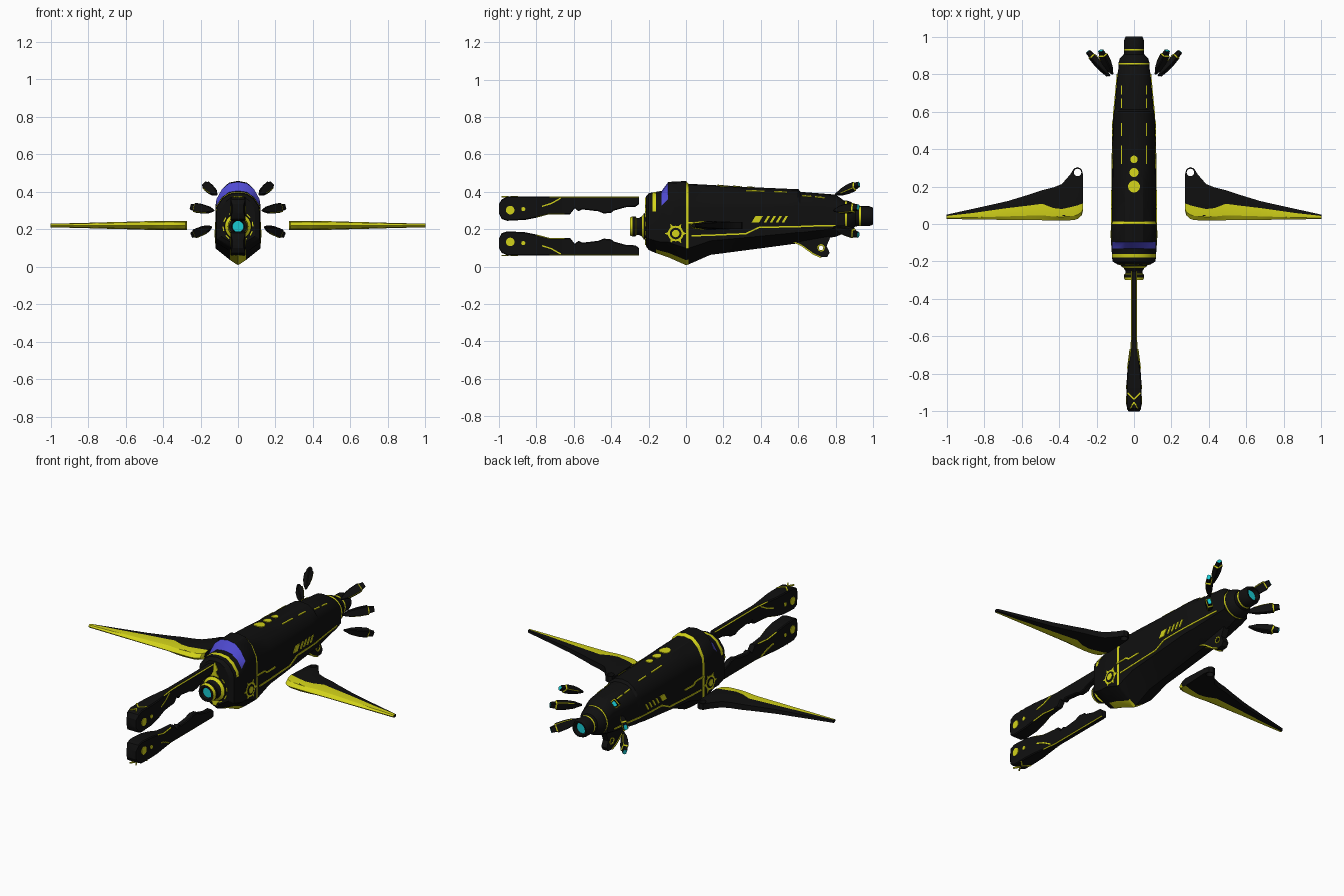
import bpy, bmesh, math
from mathutils import Vector, Matrix

if "Cube" in bpy.data.objects:
    bpy.data.objects.remove(bpy.data.objects["Cube"])


def material(name, rgb):
    m = bpy.data.materials.new(name)
    m.use_nodes = True
    m.diffuse_color = (*rgb, 1)
    m.node_tree.nodes["Principled BSDF"].inputs["Base Color"].default_value = (*rgb, 1)
    return m


BLACK, YELLOW, BLUE, CYAN = range(4)
MATS = [material("black hull", (.005, .005, .005)), material("yellow trim", (.65, .65, .01)),
        material("violet blue", (.08, .07, .65)), material("cyan glow", (.01, .6, .65))]


def finish(name, bm, mirror=False, holes=()):
    bmesh.ops.recalc_face_normals(bm, faces=bm.faces)
    me = bpy.data.meshes.new(name)
    bm.to_mesh(me)
    bm.free()
    for m in MATS:
        me.materials.append(m)
    ob = bpy.data.objects.new(name, me)
    bpy.context.collection.objects.link(ob)
    bpy.ops.object.select_all(action='DESELECT')
    ob.select_set(True)
    bpy.context.view_layer.objects.active = ob
    bpy.ops.object.shade_smooth_by_angle(angle=math.radians(28))
    for cutter in holes:
        mod = ob.modifiers.new("hole", 'BOOLEAN')
        mod.operation, mod.object, mod.solver = 'DIFFERENCE', cutter, 'EXACT'
    if mirror:
        ob.modifiers.new("mirror", 'MIRROR').use_mirror_merge = False
    return ob


def loft(name, sections, rule=lambda i, j: BLACK, ends=(BLACK, BLACK), **kw):
    """Skin closed sections; rule gives the colour of strip j after section i."""
    bm = bmesh.new()
    rings = [[bm.verts.new(p) for p in s] for s in sections]
    n = len(rings[0])
    for i in range(len(rings) - 1):
        for j in range(n):
            k = (j + 1) % n
            f = bm.faces.new((rings[i][j], rings[i][k], rings[i + 1][k], rings[i + 1][j]))
            f.material_index = rule(i, j)
    for ring, col in zip((rings[0], rings[-1]), ends):
        bm.faces.new(ring).material_index = col
    return finish(name, bm, **kw)


def circle(u, v, r, n=20):
    return [(u + r * math.cos(a), v + r * math.sin(a)) for a in (math.tau * i / n for i in range(n))]


def plates(name, outlines, place, col, d=.004, **kw):
    """Thin plates standing d above the surface described by place(u, v, height)."""
    bm = bmesh.new()
    for o in outlines:
        a = [bm.verts.new(place(u, v, d)) for u, v in o]
        b = [bm.verts.new(place(u, v, -.003)) for u, v in o]
        bm.faces.new(a)
        bm.faces.new(b)
        for j in range(len(o)):
            k = (j + 1) % len(o)
            bm.faces.new((a[j], a[k], b[k], b[j]))
    for f in bm.faces:
        f.material_index = col
    return finish(name, bm, **kw)


def ribbon(pts, w, closed=False):
    out = []
    for p, q in zip(pts, pts[1:] + pts[:1] if closed else pts[1:]):
        p, q = Vector(p), Vector(q)
        t = (q - p).normalized()
        s = Vector((-t.y, t.x)) * w / 2
        out.append([p + s, q + s, q - s, p - s])
    return out


def turned(name, profile, z, rule, ends=(BLACK, BLACK)):
    return loft(name, [[(x, y, v) for x, v in circle(0, z, r, 24)] for y, r in profile],
                lambda i, j: rule(i), ends)


def cutter(name, loc, r, axis):
    bpy.ops.mesh.primitive_cylinder_add(vertices=20, radius=r, depth=.2, location=loc,
                                        rotation=(0, math.pi / 2 if axis == 'X' else 0, 0))
    ob = bpy.context.object
    ob.name, ob.hide_render, ob.display_type = name, True, 'WIRE'
    ob.hide_set(True)
    return ob


# Hull: y, half width, top, bottom
HULL = [(-.215, .09, .375, .11), (-.20, .114, .392, .09), (-.18, .117, .397, .08), (-.16, .118, .4, .072),
        (-.13, .12, .405, .062), (-.095, .12, .453, .05), (0, .12, .458, .008), (.014, .118, .443, .012),
        (.13, .118, .437, .063), (.3, .116, .427, .085), (.55, .112, .416, .118), (.6, .107, .415, .125),
        (.612, .105, .4, .127), (.8, .088, .385, .16), (.85, .08, .35, .18)]
SHAPE = [(0, 1), (.4, .98), (.72, .9), (.96, .77), (1, .68), (1, .2), (.35, .06), (0, 0)]


def half_section(y):
    y = max(HULL[0][0], min(HULL[-1][0], y))
    for a, b in zip(HULL, HULL[1:]):
        if y <= b[0]:
            w, t, bo = (a[i] + (b[i] - a[i]) * (y - a[0]) / (b[0] - a[0]) for i in (1, 2, 3))
            return [(x * w, bo + z * (t - bo)) for x, z in SHAPE]


def on_side(y, z, d):
    for (x0, z0), (x1, z1) in zip(half_section(y)[3:], half_section(y)[4:]):
        if z1 <= z <= z0:
            return (x0 + (x1 - x0) * (z0 - z) / (z0 - z1) + d, y, z)
    return (half_section(y)[4][0] + d, y, z)


def on_top(x, y, d):
    for (x0, z0), (x1, z1) in zip(half_section(y), half_section(y)[1:]):
        if x0 <= abs(x) <= x1:
            return (x, y, z0 + (z1 - z0) * (abs(x) - x0) / (x1 - x0) + d)


def hull_rule(i, j):
    k = min(j, 13 - j)
    if i == 4 and k < 3:
        return BLUE
    if (i == 2 and k < 4) or (i == 6 and k < 5):
        return YELLOW
    return YELLOW if k == 6 and 3 <= i < 7 else BLACK


loft("hull", [[(x, s[0], z) for x, z in half_section(s[0])] +
              [(-x, s[0], z) for x, z in half_section(s[0])[-2:0:-1]] for s in HULL], hull_rule)

# Nose and tail nozzles
turned("nose_nozzle", [(-.2, .075), (-.225, .07), (-.235, .055), (-.25, .046), (-.265, .046), (-.27, .054),
                       (-.285, .054), (-.3, .048), (-.3, .034), (-.285, .03)], .215,
       lambda i: YELLOW if i in (1, 4, 6) else BLACK, (BLACK, CYAN))
turned("tail_nozzle", [(.83, .08), (.85, .083), (.86, .083), (.885, .075), (.905, .055), (.925, .053),
                       (.935, .053), (.98, .053), (1, .045), (1, .037), (.975, .033)], .27,
       lambda i: YELLOW if i in (1, 5) else BLACK, (BLACK, CYAN))

# Nose ornament
front = lambda x, z, d: (x, -.215 - d, z)
spikes = [[(0, .215 + s * .155), (.02, .215 + s * .115), (.008, .215 + s * .1), (.03, .215 + s * .06),
           (-.03, .215 + s * .06), (-.008, .215 + s * .1), (-.02, .215 + s * .115)] for s in (1, -1)]
plates("nose_spikes", [[(x, max(z, .115)) for x, z in s] for s in spikes], front, YELLOW)
plates("nose_ring", ribbon(circle(0, .215, .08), .006, True)[::2], front, YELLOW)

# Top dots and dashed seams
plates("top_dots", [circle(0, y, r) for y, r in ((.2, .032), (.275, .024), (.345, .02))], on_top, YELLOW)
plates("top_dashes", [o for a, b in ((.32, .42), (.47, .54), (.62, .67), (.69, .74))
                      for o in ribbon([(.066, a), (.066, b)], .005)], on_top, YELLOW, mirror=True)

# Side markings
plates("side_line", ribbon([(.0, .235), (.08, .235), (.1, .22), (.18, .222)], .009) +
       ribbon([(.03, .165), (.13, .168), (.22, .172), (.32, .176), (.39, .21), (.5, .212), (.6, .214),
               (.7, .218), (.8, .22)], .008), on_side, YELLOW, mirror=True)
slash = lambda y, w: [(y, .235), (y + w, .235), (y + w + .022, .272), (y + .022, .272)]
plates("side_slashes", [slash(.35, .04)] + [slash(.415 + .032 * i, .013) for i in range(4)],
       on_side, YELLOW, mirror=True)
for name, r, col, d in (("emblem_rim", .042, YELLOW, .002), ("emblem_groove", .031, BLACK, .004),
                        ("emblem_hub", .02, YELLOW, .006)):
    plates(name, [circle(-.055, .177, r)], on_side, col, d, mirror=True)
plates("emblem_points", [[(-.055 + r * math.cos(a + o), .177 + r * math.sin(a + o))
                          for r, o in ((.038, -.25), (.06, 0), (.038, .25))]
                         for a in (math.tau * i / 6 for i in range(6))], on_side, YELLOW, .002, mirror=True)

# Wings: x, leading edge, colour break, trailing edge, half thickness
WING = [(.272, .07, .11, .265, .023), (.28, .045, .107, .293, .024), (.3, .028, .1, .303, .025),
        (.32, .021, .095, .297, .025), (.34, .02, .09, .265, .025), (.385, .02, .08, .213, .025),
        (.43, .02, .085, .195, .024), (.49, .02, .108, .18, .023), (.55, .021, .1, .16, .021),
        (.675, .022, .085, .122, .018), (.85, .024, .06, .083, .013), (1, .027, .043, .05, .01)]
sections = []
for x, lead, mid, trail, t in WING:
    up = [(lead + .3 * (mid - lead), .75 * t), (mid, t), (trail, .7 * t)]
    sections.append([(x, lead, .22)] + [(x, y, .22 + z) for y, z in up] +
                    [(x, y, .22 - z) for y, z in reversed(up)])
loft("wing", sections, lambda i, j: YELLOW if j in (0, 1, 5, 6) else BLACK, mirror=True,
     holes=[cutter("wing_hole_cutter", (.301, .275, .22), .02, 'Z')])
plates("wing_dot", [circle(.375, .052, .01)], lambda x, y, d: (x, y, .236 + d), BLACK, mirror=True)

# Jaw arms: y, half width, bottom, top
ARM = [(-1, .03, .285, .335), (-.985, .038, .255, .36), (-.955, .04, .245, .374), (-.86, .04, .25, .375),
       (-.8, .037, .262, .375), (-.73, .028, .28, .375), (-.65, .018, .28, .375), (-.62, .017, .28, .375),
       (-.595, .017, .312, .375), (-.575, .017, .296, .375), (-.555, .017, .306, .375),
       (-.47, .017, .296, .375), (-.44, .017, .284, .375), (-.4, .017, .288, .375), (-.385, .017, .3, .375),
       (-.32, .017, .318, .375), (-.27, .017, .32, .375), (-.25, .015, .335, .375)]


def chamfered(w, h, c):
    q = [(w, h - c), (w - c, h)]
    return q + [(-x, z) for x, z in reversed(q)] + [(-x, -z) for x, z in q] + [(x, -z) for x, z in reversed(q)]


for name, flip in (("upper_arm", lambda z: z), ("lower_arm", lambda z: .434 - z)):
    loft(name, [[(x, y, flip((a + b) / 2 + z)) for x, z in chamfered(w, (b - a) / 2, .005)]
                for y, w, a, b in ARM],
         lambda i, j: YELLOW if (j in (0, 2) and i > 4) or (i in (4, 5) and j in (4, 6)) else BLACK)
    cheek = lambda y, z, d: (.0395 + d, y, flip(z))
    plates(name + "_pivots", [circle(-.94, .302, .023), circle(-.87, .308, .011)], cheek, YELLOW, mirror=True)
    slope = lambda y, z, d: (.037 - (y + .8) * .127 + d, y, flip(z))
    plates(name + "_stripe", ribbon([(-.77, .322), (-.72, .338), (-.67, .366)], .007), slope, YELLOW, mirror=True)
    plates(name + "_chevron", ribbon([(-.035, -.9), (0, -.935), (.035, -.9)], .007) +
           ribbon([(-.02, -.985), (0, -.95), (.02, -.985)], .007),
           lambda x, y, d: (x, y, flip(.3735 + d)), YELLOW)

# Belly bracket
OUTLINE = [(.56, .14), (.62, .112), (.68, .068), (.72, .05), (.755, .052), (.768, .075), (.752, .11),
           (.775, .165), (.68, .19), (.57, .17)]
loft("belly_bracket", [[(x, y, z) for y, z in OUTLINE] for x in (-.018, .018)],
     holes=[cutter("bracket_hole_cutter", (0, .722, .1), .012, 'X')])
plates("bracket_trim", ribbon(circle(.722, .1, .017, 16), .006, True) + ribbon(OUTLINE[:4], .007),
       lambda y, z, d: (.018 + d, y, z), YELLOW, mirror=True)

# Tail petals: inner tip and outer end
PETAL = [(0, .006, .005), (.25, .019, .012), (.5, .024, .016), (.8, .025, .016), (.84, .019, .012), (1, .015, .01)]
for name, a, b in (("upper_petal", (.115, .8, .385), (.178, .925, .44)),
                   ("middle_petal", (.13, .79, .3), (.248, .92, .318)),
                   ("lower_petal", (.142, .79, .212), (.243, .92, .17))):
    a, b = Vector(a), Vector(b)
    d = (b - a).normalized()
    side = d.cross(Vector((a.x, 0, a.z - .27))).normalized()
    out = side.cross(d)
    loft(name, [[a + (b - a) * t + side * u + out * v for u, v in chamfered(w, h, .004)] for t, w, h in PETAL],
         lambda i, j: YELLOW if i == 3 or (j % 4 == 0 and i in (1, 2)) else BLACK,
         (BLACK, CYAN), mirror=True)
